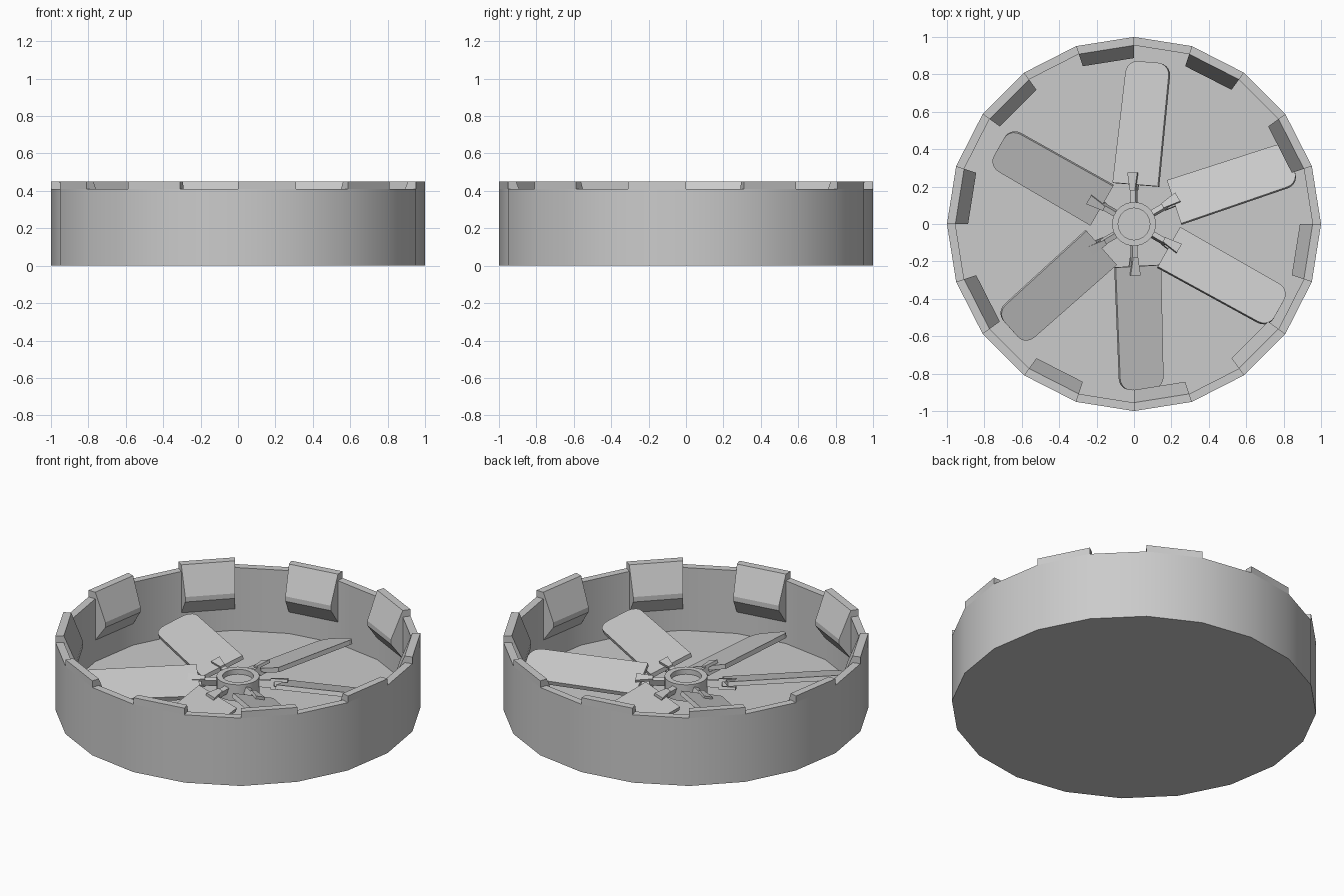
import bpy, bmesh, math
from mathutils import Matrix, Vector

if "Cube" in bpy.data.objects:
    bpy.data.objects.remove(bpy.data.objects["Cube"])

SIDES = 20
STEP = 2 * math.pi / SIDES


def finish(name, bm, smooth=False):
    bmesh.ops.remove_doubles(bm, verts=bm.verts, dist=1e-5)
    bmesh.ops.recalc_face_normals(bm, faces=bm.faces)
    me = bpy.data.meshes.new(name)
    bm.to_mesh(me)
    bm.free()
    ob = bpy.data.objects.new(name, me)
    bpy.context.collection.objects.link(ob)
    if smooth:
        bpy.ops.object.select_all(action='DESELECT')
        ob.select_set(True)
        bpy.context.view_layer.objects.active = ob
        bpy.ops.object.shade_smooth_by_angle(angle=math.radians(30))
    return ob


def lathe(name, profile, n=SIDES):
    """Spin an open profile (r, z) that starts and ends on the axis."""
    bm = bmesh.new()
    rings = []
    for r, z in profile:
        if r == 0:
            rings.append([bm.verts.new((0, 0, z))] * n)
        else:
            rings.append([bm.verts.new((r * math.cos(2 * math.pi * i / n),
                                        r * math.sin(2 * math.pi * i / n), z)) for i in range(n)])
    for a, b in zip(rings, rings[1:]):
        for i in range(n):
            j = (i + 1) % n
            bm.faces.new(list(dict.fromkeys((a[i], a[j], b[j], b[i]))))
    return finish(name, bm, True)


def prism(bm, outline, z0, z1, mat):
    """Extrude an xy outline between two heights, placed by a matrix."""
    lo = [bm.verts.new(mat @ Vector((x, y, z0))) for x, y in outline]
    hi = [bm.verts.new(mat @ Vector((x, y, z1))) for x, y in outline]
    bm.faces.new(lo[::-1])
    bm.faces.new(hi)
    n = len(outline)
    for i in range(n):
        j = (i + 1) % n
        bm.faces.new((lo[i], lo[j], hi[j], hi[i]))


# Open round housing with a thin floor
lathe("housing", [(0, 0), (1, 0), (1, .41), (.955, .41), (.955, .03), (0, .03)])

# Wedge clips on every second side of the rim
clip = [(1, .41), (1, .45), (.955, .45), (.887, .285), (.887, .255), (.955, .16), (.955, .41)]
for k in range(10):
    bm = bmesh.new()
    ends = []
    for a in ((2 * k + 1) * STEP, (2 * k + 2) * STEP):
        ends.append([bm.verts.new((r * math.cos(a), r * math.sin(a), z)) for r, z in clip])
    bm.faces.new(ends[0])
    bm.faces.new(ends[1][::-1])
    for i in range(len(clip)):
        j = (i + 1) % len(clip)
        bm.faces.new((ends[0][i], ends[0][j], ends[1][j], ends[1][i]))
    finish(f"rim_clip_{k + 1}", bm)

# Recessed hub
lathe("hub", [(0, .1), (.118, .1), (.118, .2), (.085, .2), (.085, .17), (0, .17)])

# Blades: root and tip centres, all pitched with the clockwise edge high
blades = [((.01, .21, .155), (.08, .865, .105)),
          ((.215, .115, .16), (.845, .325, .17)),
          ((.185, -.125, .165), (.775, -.455, .17)),
          ((.02, -.225, .155), (.04, -.885, .10)),
          ((-.175, -.125, .165), (-.66, -.56, .17)),
          ((-.17, .1, .165), (-.72, .415, .17))]
PITCH = math.radians(-18)
for k, (root, tip) in enumerate(blades):
    root, tip = Vector(root), Vector(tip)
    ax = (tip - root).normalized()
    side = Vector((0, 0, 1)).cross(ax).normalized()
    basis = Matrix((ax, side, ax.cross(side))).transposed().to_4x4()
    mat = Matrix.Translation(root) @ basis @ Matrix.Rotation(PITCH, 4, 'X')
    L, w0, w1, c = (tip - root).length, .128, .122, .065
    outline = [(0, -w0)]
    for cy, start in ((-w1 + c, -90), (w1 - c, 0)):
        for i in range(6):
            a = math.radians(start + 18 * i)
            outline.append((L - c + c * math.cos(a), cy + c * math.sin(a)))
    outline.append((0, w0))
    bm = bmesh.new()
    prism(bm, outline, -.013, .013, mat)
    finish(f"fan_blade_{k + 1}", bm)

    # Thin stem with a forked clamp gripping the blade root
    spin = Matrix.Rotation(math.radians(90 - 60 * k), 4, 'Z')
    mat = Matrix.Translation((0, 0, .16)) @ spin @ Matrix.Rotation(PITCH, 4, 'X')
    bm = bmesh.new()
    prism(bm, [(.1, -.014), (.2, -.014), (.2, .014), (.1, .014)], -.02, .02, mat)
    jaw = [(.18, -.014), (.275, -.028), (.275, .028), (.18, .014)]
    prism(bm, jaw, .013, .03, mat)
    prism(bm, jaw, -.03, -.013, mat)
    finish(f"blade_clamp_{k + 1}", bm)
